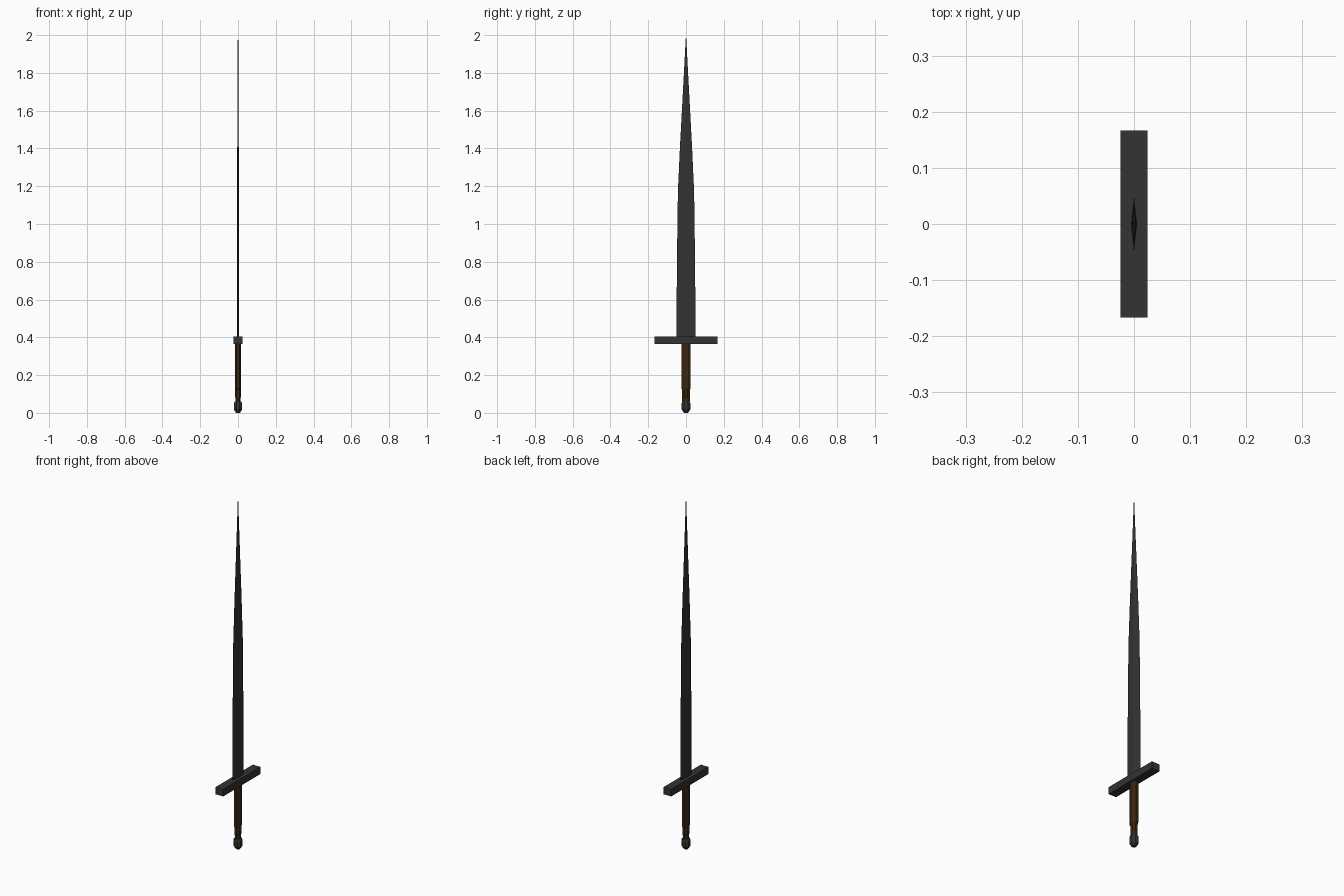
import bpy, bmesh, math

if "Cube" in bpy.data.objects:
    bpy.data.objects.remove(bpy.data.objects["Cube"])


def material(name, rgb):
    m = bpy.data.materials.new(name)
    m.diffuse_color = (*rgb, 1)
    m.use_nodes = True
    m.node_tree.nodes["Principled BSDF"].inputs["Base Color"].default_value = m.diffuse_color
    return m


steel = material("dark_steel", (0.033, 0.033, 0.034))
leather = material("brown_leather", (0.042, 0.019, 0.005))


def finish(name, bm, mat):
    bmesh.ops.remove_doubles(bm, verts=bm.verts, dist=0.00005)
    bmesh.ops.recalc_face_normals(bm, faces=bm.faces)
    me = bpy.data.meshes.new(name)
    bm.to_mesh(me)
    bm.free()
    me.materials.append(mat)
    ob = bpy.data.objects.new(name, me)
    bpy.context.collection.objects.link(ob)
    return ob


def loft(name, sections, sides, phase, mat):
    """Stack of polygon rings; each section is (z, half_x, half_y)."""
    bm = bmesh.new()
    k = 1 / math.cos(phase)          # keep the half sizes exact
    rings = []
    for z, rx, ry in sections:
        ring = []
        for i in range(sides):
            a = phase + math.tau * i / sides
            ring.append(bm.verts.new((rx * k * math.cos(a), ry * k * math.sin(a), z)))
        rings.append(ring)
    for lo, hi in zip(rings, rings[1:]):
        for i in range(sides):
            j = (i + 1) % sides
            bm.faces.new((lo[i], lo[j], hi[j], hi[i]))
    bm.faces.new(rings[0][::-1])
    bm.faces.new(rings[-1])
    return finish(name, bm, mat)


# Blade: flat diamond section, slight taper, then a long point
loft("blade", [(0.39, 0.0055, 0.051), (0.80, 0.005, 0.048), (1.17, 0.0045, 0.043),
               (1.40, 0.004, 0.0325), (1.97, 0.0015, 0.002), (2.0, 0.0003, 0.0003)],
     4, 0, steel)

# Crossguard: plain bar
bm = bmesh.new()
bmesh.ops.create_cube(bm, size=1)
for v in bm.verts:
    v.co = (v.co.x * 0.048, v.co.y * 0.334, v.co.z * 0.04 + 0.385)
finish("crossguard", bm, steel)

# Grip: eight-sided, stepped in near the pommel
loft("grip", [(0.05, 0.013, 0.021), (0.08, 0.013, 0.021), (0.085, 0.016, 0.021),
              (0.125, 0.016, 0.021), (0.13, 0.016, 0.025), (0.37, 0.016, 0.025)],
     8, math.pi / 8, leather)

# Pommel: faceted knob
loft("pommel", [(0.0, 0.011, 0.011), (0.02, 0.022, 0.024), (0.05, 0.022, 0.024),
                (0.06, 0.017, 0.019)], 8, math.pi / 8, steel)
